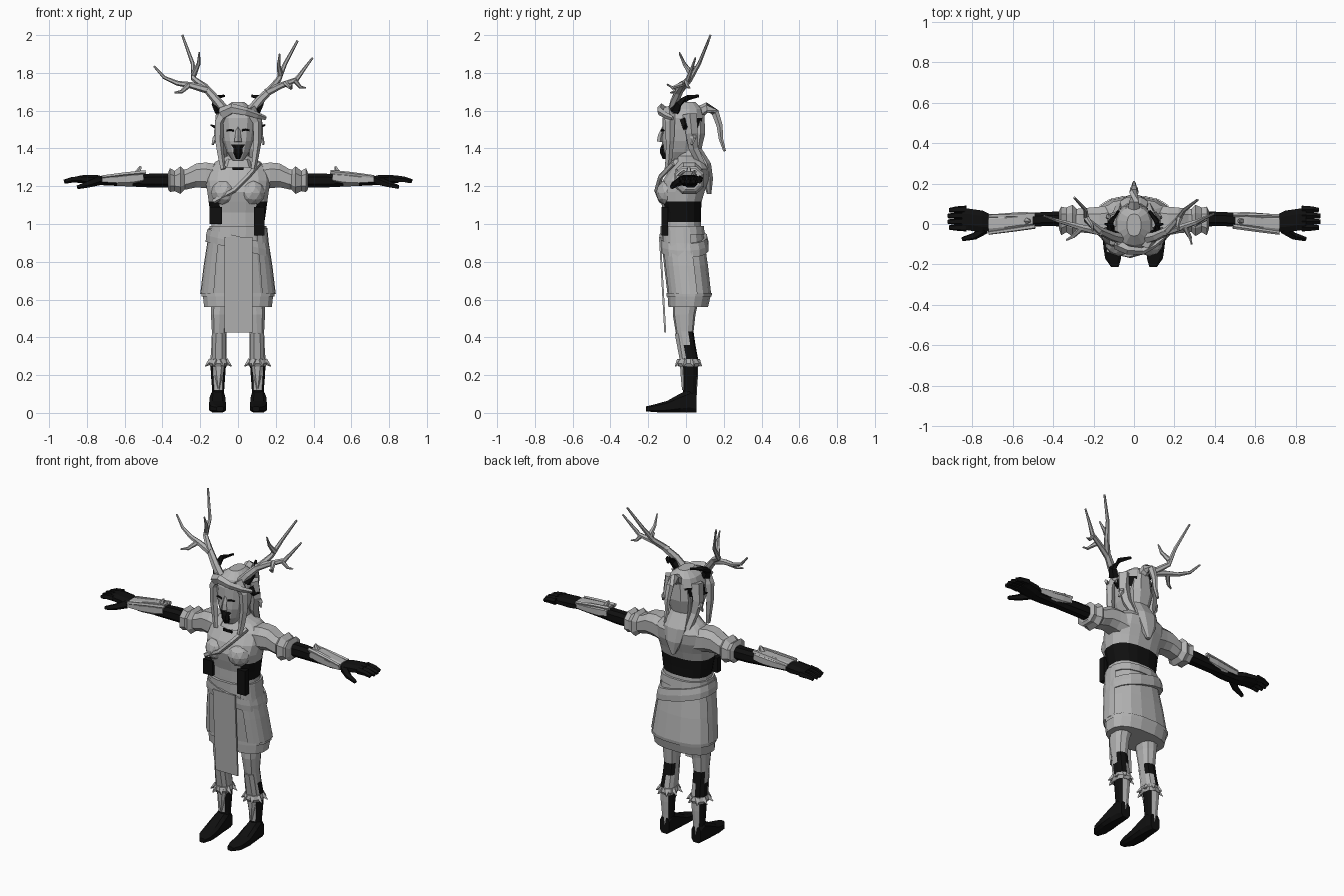
import bpy, bmesh, math
from mathutils import Vector


def material(name, v):
    m = bpy.data.materials.new(name)
    m.diffuse_color = (v, v, v, 1)
    return m


GREY = material("light_grey", 0.45)
BLACK = material("black", 0.005)


def finish(name, bm, mat=GREY, rule=None):
    """Turn a bmesh into an object; rule(centre, normal) -> True paints a face black."""
    bmesh.ops.recalc_face_normals(bm, faces=bm.faces)
    bm.normal_update()
    if rule:
        for f in bm.faces:
            f.material_index = int(rule(f.calc_center_median(), f.normal))
    me = bpy.data.meshes.new(name)
    bm.to_mesh(me)
    bm.free()
    me.materials.append(mat)
    me.materials.append(BLACK)
    ob = bpy.data.objects.new(name, me)
    bpy.context.collection.objects.link(ob)
    return ob


def loft(name, axis, rings, mat=GREY, rule=None, n=12, s=1, p=0.8, tilt=0,
         arc=None, caps=True, grow=0):
    """Skin rounded sections (t, u0, u1, v0, v1) along an axis; s=-1 mirrors in x."""
    bm = bmesh.new()
    rows = []
    for t, u0, u1, v0, v1 in rings:
        row = []
        for i in range(n):
            if arc:
                a = math.radians(arc[0] + (arc[1] - arc[0]) * i / (n - 1))
            else:
                a = 2 * math.pi * (i + 0.5) / n
            c, d = math.cos(a), math.sin(a)
            u = (u0 + u1) / 2 + ((u1 - u0) / 2 + grow) * math.copysign(abs(c) ** p, c)
            v = (v0 + v1) / 2 + ((v1 - v0) / 2 + grow) * math.copysign(abs(d) ** p, d)
            x, y, z = {"Z": (u, v, t), "X": (t, u, v), "Y": (u, t, v)}[axis]
            row.append(bm.verts.new((s * x, y, z + tilt * x)))
        rows.append(row)
    for a, b in zip(rows, rows[1:]):
        for i in range(n - 1 if arc else n):
            j = (i + 1) % n
            bm.faces.new((a[i], a[j], b[j], b[i]))
    if caps and not arc:
        bm.faces.new(rows[0])
        bm.faces.new(rows[-1])
    return finish(name, bm, mat, rule)


def tube(name, pts, r0, r1, mat=GREY, n=5, s=1, flat=1):
    """Tapered tube through points."""
    pts = [Vector((s * x, y, z)) for x, y, z in pts]
    bm = bmesh.new()
    rows = []
    for k, c in enumerate(pts):
        d = (pts[min(k + 1, len(pts) - 1)] - pts[max(k - 1, 0)]).normalized()
        ref = Vector((0, 1, 0)) if abs(d.y) < 0.85 else Vector((1, 0, 0))
        a = d.cross(ref).normalized()
        b = d.cross(a)
        r = r0 + (r1 - r0) * k / (len(pts) - 1)
        rows.append([bm.verts.new(c + a * r * math.cos(2 * math.pi * i / n)
                                  + b * r * flat * math.sin(2 * math.pi * i / n)) for i in range(n)])
    for a, b in zip(rows, rows[1:]):
        for i in range(n):
            bm.faces.new((a[i], a[(i + 1) % n], b[(i + 1) % n], b[i]))
    bm.faces.new(rows[0])
    bm.faces.new(rows[-1])
    return finish(name, bm, mat)


def box(name, x0, x1, y0, y1, z0, z1, mat=GREY, lean=0):
    """Box whose top edge is shifted in y by lean."""
    bm = bmesh.new()
    bmesh.ops.create_cube(bm, size=1)
    for v in bm.verts:
        top = v.co.z > 0
        v.co = (x1 if v.co.x > 0 else x0, (y1 if v.co.y > 0 else y0) + lean * top, z1 if top else z0)
    return finish(name, bm, mat)


# torso with dark sides and lower back
def torso_dark(c, nrm):
    return 1.0 < c.z < 1.13 and (abs(c.x) > 0.085 or c.y > 0)


loft("torso", "Z", [(0.94, -.145, .145, -.12, .085), (1.01, -.142, .142, -.12, .08),
                    (1.06, -.15, .15, -.12, .08), (1.12, -.158, .158, -.135, .085),
                    (1.17, -.165, .165, -.145, .10), (1.23, -.175, .175, -.125, .12),
                    (1.29, -.165, .165, -.085, .125), (1.33, -.12, .12, -.05, .10),
                    (1.36, -.06, .06, -.05, .07), (1.43, -.05, .05, -.05, .06)], rule=torso_dark, n=16)
for s in (-1, 1):
    bm = bmesh.new()
    bmesh.ops.create_icosphere(bm, subdivisions=2, radius=0.07)
    for v in bm.verts:
        v.co += Vector((s * 0.075, -0.09, 1.165))
    finish("chest", bm)
tube("chest_strap", [(.11, -.07, 1.32), (.05, -.135, 1.25), (-.02, -.155, 1.18), (-.13, -.13, 1.12)], .014, .014)
loft("collar", "Z", [(1.30, -.09, .09, -.10, .09), (1.345, -.07, .07, -.07, .08)], n=10)
box("necklace_bead", -.03, .03, -.105, -.097, 1.285, 1.30, BLACK)
box("hanging_pouch", .085, .14, -.13, -.095, .94, 1.09, BLACK)
box("side_pouch", -.15, -.085, -.125, -.09, 1.0, 1.09, BLACK)

# skirt, hem, side flaps, sashes and front panel
SKIRT = [(0.98, -.145, .145, -.13, .09), (0.90, -.153, .153, -.13, .10), (0.78, -.172, .172, -.118, .118),
         (0.63, -.19, .19, -.10, .135), (0.56, -.182, .182, -.095, .118)]
loft("skirt", "Z", SKIRT, n=16, caps=False)
loft("skirt_lining", "Z", [(.56, -.182, .182, -.095, .118), (.64, -.16, .16, -.08, .10)], n=16)
loft("skirt_hem", "Z", [(.635, -.19, .19, -.10, .135), (.615, -.19, .19, -.10, .132)], n=16, grow=.005, caps=False)
for s in (-1, 1):
    loft("side_flap", "Z", SKIRT[:4], n=6, s=s, arc=(-55, 15), grow=.01)
loft("waistband", "Z", [(.99, -.146, .146, -.13, .09), (.945, -.15, .15, -.13, .095)], n=16, grow=.006)
loft("diagonal_sash", "Z", [(.935, -.152, .152, -.13, .10), (.90, -.16, .16, -.13, .108),
                            (.865, -.162, .162, -.125, .108)], n=16, grow=.012, tilt=-.24)
box("front_panel", -.072, .078, -.115, -.105, .425, .93, lean=-.028)


# legs, ankle tufts and feet
def leg_dark(c, nrm):
    if c.z > .42:
        return False
    if c.z > .36:
        return nrm.y > 0.2
    if c.z > .27:
        return nrm.y > -.1 and abs(c.x) > .1
    return not (nrm.y < -.75 and c.z > .12 or nrm.y > .75)


for s in (-1, 1):
    loft("leg", "Z", [(.70, .01, .15, -.07, .09), (.52, .052, .145, -.07, .05), (.43, .06, .14, -.055, .04),
                      (.36, .06, .142, -.04, .05), (.28, .06, .148, -.025, .065), (.20, .066, .145, -.018, .064),
                      (.12, .072, .138, -.015, .058), (.05, .075, .135, -.015, .055)],
         rule=leg_dark, n=10, s=s)
    loft("shin_plate", "Z", [(.42, .065, .135, -.062, .02), (.28, .062, .142, -.035, .03),
                             (.20, .08, .125, -.03, .02), (.12, .10, .106, -.022, .01)], n=8, s=s)
    loft("ankle_band", "Z", [(.285, .055, .15, -.045, .07), (.262, .05, .158, -.05, .078),
                             (.245, .06, .148, -.04, .07)], n=9, s=s)
    for k in range(8):
        a = math.tau * (k + .5) / 8
        c, d = math.cos(a), math.sin(a)
        tube("ankle_tuft", [(.104 + .04 * c, .013 + .05 * d, .275), (.104 + .075 * c, .013 + .075 * d, .247)],
             .018, .003, n=4, s=s)
    loft("foot", "Y", [(-.212, .075, .115, .008, .035), (-.17, .062, .145, .003, .045),
                       (-.10, .062, .155, 0, .065), (-.03, .065, .152, 0, .105),
                       (.02, .07, .145, 0, .13), (.055, .075, .14, 0, .10)], BLACK, n=8, s=s, p=.6)

# arms in a T pose
for s in (-1, 1):
    loft("sleeve", "X", [(.11, -.06, .10, 1.17, 1.32), (.17, -.06, .09, 1.185, 1.33), (.22, -.05, .085, 1.19, 1.325),
                         (.27, -.045, .08, 1.18, 1.295), (.31, -.04, .075, 1.18, 1.285)], n=8, s=s)
    loft("sleeve_cuff", "X", [(.28, -.04, .075, 1.18, 1.285), (.305, -.065, .10, 1.155, 1.31),
                              (.335, -.045, .085, 1.17, 1.285), (.36, -.06, .09, 1.165, 1.30),
                              (.37, -.03, .07, 1.18, 1.275)], n=8, s=s)
    loft("upper_arm", "X", [(.33, -.015, .065, 1.19, 1.27), (.44, -.012, .062, 1.19, 1.27),
                            (.54, -.02, .055, 1.195, 1.265), (.74, -.025, .045, 1.205, 1.25)], BLACK, n=8, s=s)
    loft("bracer", "X", [(.50, -.022, .06, 1.215, 1.28), (.56, -.03, .062, 1.20, 1.28),
                         (.64, -.042, .056, 1.20, 1.268), (.72, -.05, .05, 1.21, 1.258)], n=8, s=s,
         rule=lambda c, nrm: nrm.z < -.8)
    for y0, y1 in ((-.012, -.045), (.045, .04)):
        tube("bracer_rib", [(.49, y0, 1.275), (.60, (y0 + y1) / 2, 1.265), (.72, y1, 1.25)], .012, .009, s=s)
    tube("bracer_spike", [(.53, .015, 1.27), (.515, .015, 1.305)], .018, .006, s=s)
    loft("hand", "X", [(.70, -.035, .045, 1.205, 1.25), (.75, -.045, .07, 1.205, 1.262),
                       (.82, -.035, .08, 1.215, 1.26), (.85, -.03, .08, 1.215, 1.255)], BLACK, n=8, s=s)
    for k in range(4):
        y = -.018 + .03 * k
        tube("finger", [(.83, y, 1.238), (.88, y, 1.235), (.925 - .008 * abs(k - 1.5), y * .95, 1.225)],
             .02, .012, BLACK, s=s)
    tube("thumb", [(.74, -.025, 1.23), (.79, -.06, 1.212), (.85, -.075, 1.195)], .026, .011, BLACK, s=s)


# head, face and hair
def head_dark(c, nrm):
    return c.y > -.01 and abs(c.x) > .06 and 1.46 < c.z < 1.55


loft("head", "Z", [(1.335, -.03, .03, -.10, 0), (1.38, -.06, .06, -.12, .05), (1.44, -.082, .082, -.128, .07),
                   (1.50, -.092, .092, -.126, .085), (1.56, -.098, .098, -.125, .095),
                   (1.61, -.08, .08, -.105, .085), (1.645, -.035, .035, -.06, .05)], rule=head_dark, n=14)
tube("nose", [(0, -.118, 1.51), (0, -.133, 1.47), (0, -.135, 1.435)], .01, .02, n=4)
loft("mouth_mask", "Z", [(1.345, -.012, .012, -.125, -.08), (1.375, -.026, .026, -.138, -.09),
                         (1.40, -.024, .024, -.138, -.09), (1.42, -.04, .04, -.13, -.09)], BLACK, n=8)
for s in (-1, 1):
    tube("eye", [(.022, -.129, 1.495), (.042, -.126, 1.499), (.06, -.118, 1.495)], .006, .005, BLACK, s=s)
    tube("side_lock", [(.06, -.09, 1.61), (.10, -.085, 1.54), (.102, -.085, 1.44), (.09, -.09, 1.35),
                       (.08, -.10, 1.29)], .032, .014, s=s)
    tube("rear_lock", [(.085, .02, 1.58), (.10, .03, 1.48), (.085, .04, 1.40), (.07, .09, 1.30)], .04, .02, s=s)
    tube("hair_spike", [(.09, -.01, 1.55), (.115, -.005, 1.51), (.145, .0, 1.525)], .025, .004, BLACK, s=s)
    tube("ear", [(.10, .03, 1.48), (.125, .04, 1.45), (.135, .03, 1.42)], .022, .006, s=s)
    tube("small_horn", [(.095, -.06, 1.60), (.118, -.04, 1.64), (.115, .01, 1.67), (.075, .065, 1.678)],
         .03, .008, BLACK, s=s)
tube("fringe", [(-.085, -.10, 1.585), (-.03, -.13, 1.61), (.04, -.135, 1.595), (.10, -.105, 1.575),
                (.145, -.07, 1.56)], .034, .012, flat=.8)
loft("back_hair", "Z", [(1.58, -.06, .06, .0, .10), (1.48, -.075, .075, .0, .105), (1.40, -.06, .06, .01, .085),
                        (1.32, -.075, .075, .05, .135), (1.24, -.055, .055, .08, .145),
                        (1.16, -.012, .012, .11, .135)], n=8)
tube("ponytail", [(0, .06, 1.585), (0, .11, 1.615), (0, .155, 1.59), (0, .178, 1.52), (0, .185, 1.45),
                  (0, .205, 1.385)], .034, .008, n=6)

# antlers, slightly different on each side
LEFT = [([(-.07, -.07, 1.60), (-.11, -.06, 1.65), (-.175, -.03, 1.725), (-.235, .02, 1.77), (-.24, .07, 1.85),
          (-.295, .13, 2.0)], .028, .006),
        ([(-.16, -.04, 1.71), (-.25, -.02, 1.735), (-.32, .0, 1.745), (-.39, .02, 1.775), (-.445, .04, 1.835)],
         .021, .005),
        ([(-.235, .03, 1.79), (-.208, -.01, 1.85), (-.205, -.035, 1.91)], .016, .004),
        ([(-.26, -.02, 1.735), (-.30, -.06, 1.70), (-.335, -.08, 1.695)], .015, .005)]
RIGHT = [([(.07, -.07, 1.60), (.11, -.06, 1.65), (.17, -.03, 1.71), (.215, .02, 1.765), (.25, .07, 1.85),
           (.315, .12, 1.97)], .028, .006),
         ([(.15, -.04, 1.695), (.22, -.02, 1.73), (.31, .01, 1.765), (.35, .03, 1.82), (.395, .05, 1.88)],
          .021, .005),
         ([(.225, .03, 1.79), (.215, -.005, 1.84), (.22, -.035, 1.90)], .016, .004),
         ([(.25, -.015, 1.745), (.28, -.07, 1.72), (.285, -.10, 1.74)], .015, .005),
         ([(.30, .0, 1.76), (.33, .01, 1.725), (.36, .02, 1.72)], .014, .004)]
for pts, r0, r1 in LEFT + RIGHT:
    tube("antler", pts, r0, r1, n=6)
